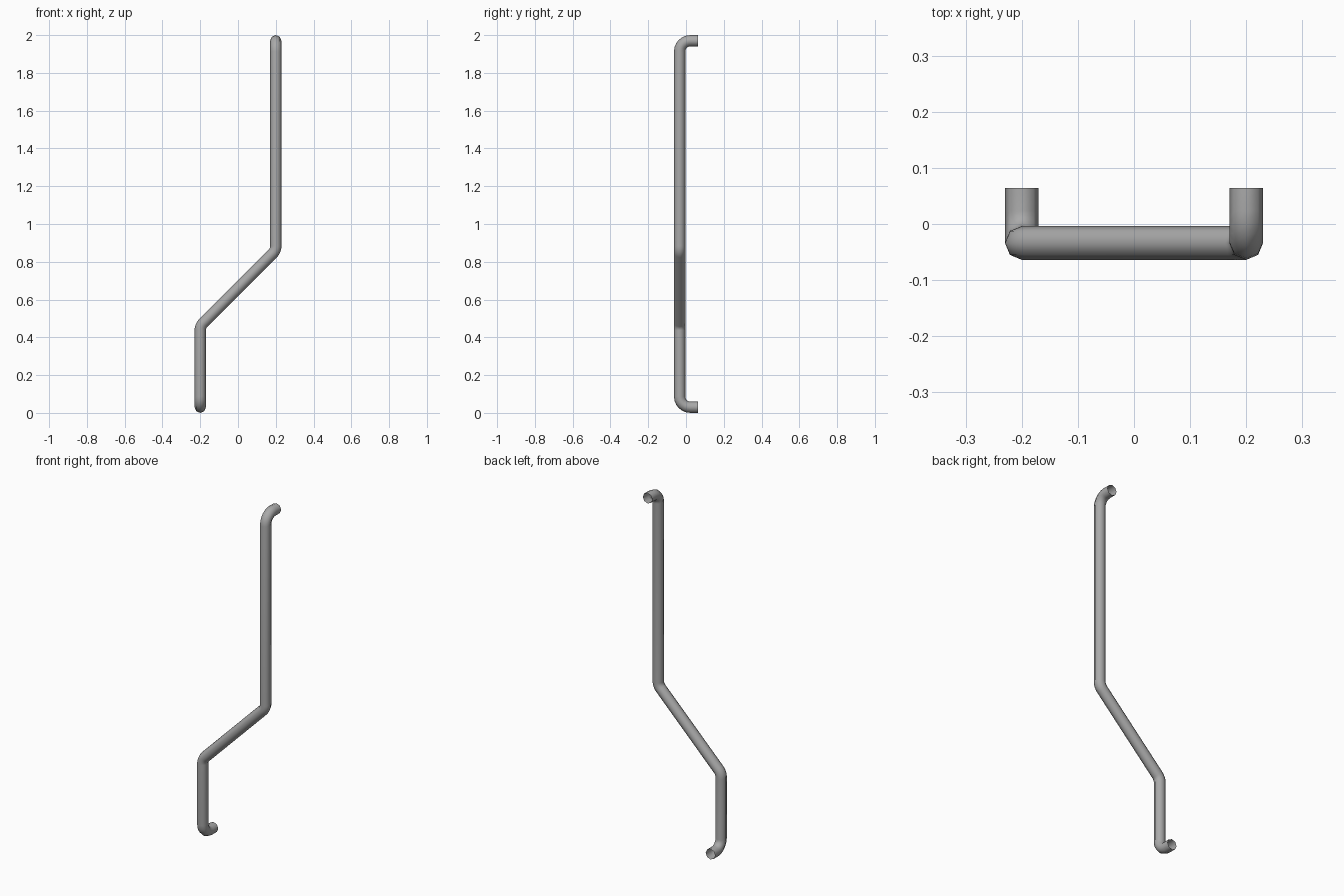
import bpy, bmesh, math
from mathutils import Vector

if "Cube" in bpy.data.objects:
    bpy.data.objects.remove(bpy.data.objects["Cube"])

R, SIDES, BEND, STEPS = 0.03, 8, 0.057, 6
Y, END = -0.0338, 0.0638

# centre-line corners of the bent pipe
corners = [Vector(p) for p in (
    (-0.2, END, 0.03), (-0.2, Y, 0.03), (-0.2, Y, 0.46),
    (0.2, Y, 0.86), (0.2, Y, 1.97), (0.2, END, 1.97))]


def rounded_path(pts):
    """Return (point, tangent) stations with every inner corner rounded."""
    out = [(pts[0], (pts[1] - pts[0]).normalized())]
    for a, b, c in zip(pts, pts[1:], pts[2:]):
        d0, d1 = (b - a).normalized(), (c - b).normalized()
        ang = d0.angle(d1)
        start = b - d0 * BEND * math.tan(ang / 2)
        n = (d1 - d0 * d0.dot(d1)).normalized()
        for i in range(STEPS + 1):
            t = ang * i / STEPS
            pos = start + d0 * BEND * math.sin(t) + n * BEND * (1 - math.cos(t))
            out.append((pos, d0 * math.cos(t) + n * math.sin(t)))
    out.append((pts[-1], (pts[-1] - pts[-2]).normalized()))
    return out


# sweep an octagon along the path, ends left open
bm = bmesh.new()
u, v = Vector((1, 0, 0)), Vector((0, 0, 1))
prev_ring = prev_t = None
for p, t in rounded_path(corners):
    if prev_t is not None:
        q = prev_t.rotation_difference(t)
        u, v = q @ u, q @ v
    ring = []
    for k in range(SIDES):
        a = 2 * math.pi * k / SIDES
        ring.append(bm.verts.new(p + (u * math.cos(a) + v * math.sin(a)) * R))
    if prev_ring:
        for k in range(SIDES):
            j = (k + 1) % SIDES
            bm.faces.new((prev_ring[k], prev_ring[j], ring[j], ring[k]))
    prev_ring, prev_t = ring, t
bmesh.ops.recalc_face_normals(bm, faces=bm.faces)
# make normals point outward from the pipe's centre line
bm.faces.ensure_lookup_table()
f = bm.faces[0]
c = f.calc_center_median()
if f.normal.dot(c - Vector((-0.2, c.y, 0.03))) < 0:
    bmesh.ops.reverse_faces(bm, faces=bm.faces)
for f in bm.faces:
    f.smooth = True

mesh = bpy.data.meshes.new("bent_pipe")
bm.to_mesh(mesh)
bm.free()
pipe = bpy.data.objects.new("bent_pipe", mesh)
bpy.context.collection.objects.link(pipe)

# dark grey metal
mat = bpy.data.materials.new("dark_grey")
mat.diffuse_color = (0.4, 0.4, 0.4, 1)
mat.use_nodes = True
mat.node_tree.nodes["Principled BSDF"].inputs["Base Color"].default_value = mat.diffuse_color
mesh.materials.append(mat)
